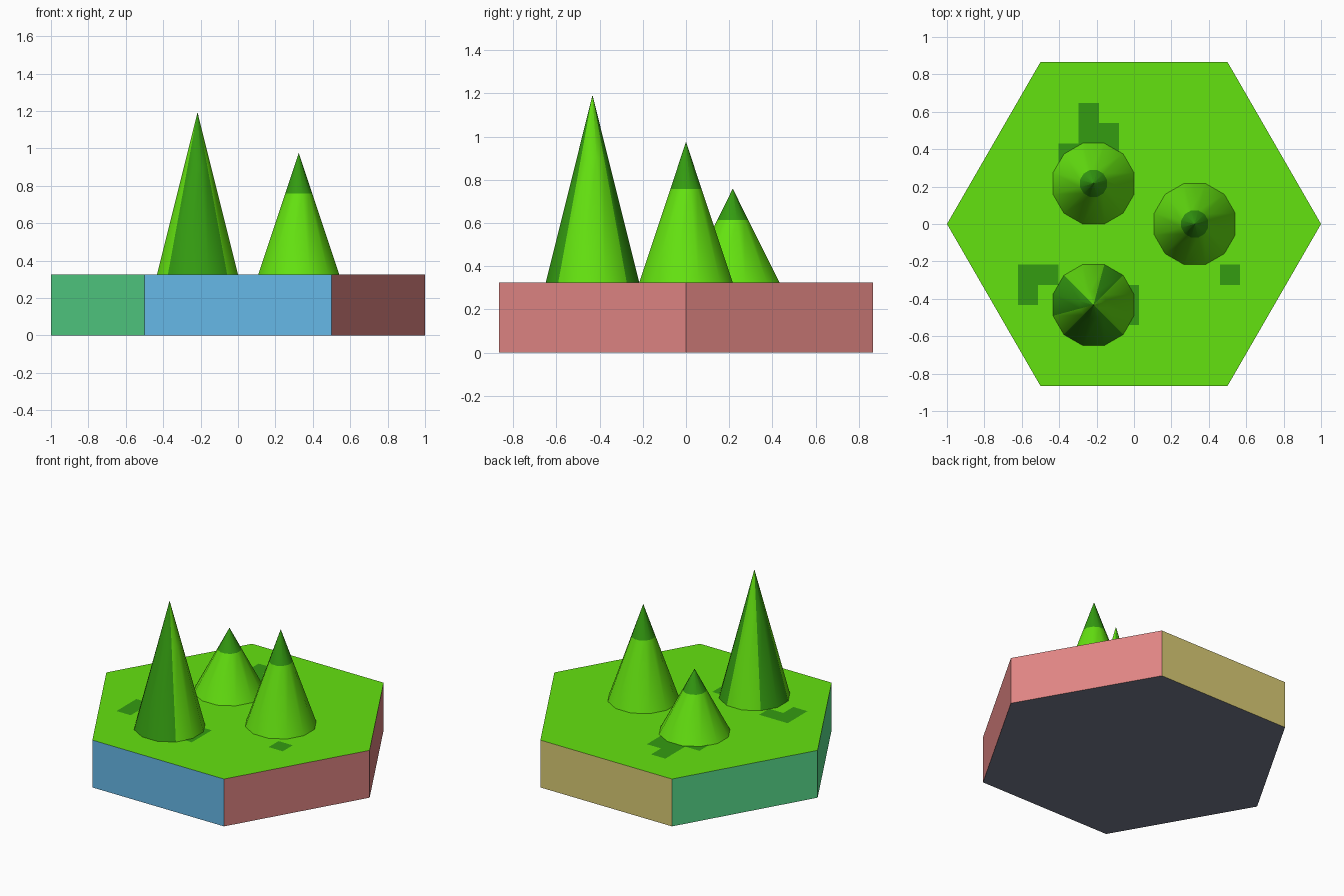
import bpy, bmesh, math

cube = bpy.data.objects.get("Cube")
if cube:
    bpy.data.objects.remove(cube, do_unlink=True)


def material(name, rgb):
    lin = [((c / 255 + 0.055) / 1.055) ** 2.4 if c > 10 else c / 255 / 12.92 for c in rgb]
    m = bpy.data.materials.new(name)
    m.use_nodes = True
    m.diffuse_color = (*lin, 1)
    bsdf = next(n for n in m.node_tree.nodes if n.type == 'BSDF_PRINCIPLED')
    bsdf.inputs["Base Color"].default_value = (*lin, 1)
    return m


GRASS = material("grass_green", (100, 226, 16))
DARK = material("dark_green", (52, 156, 17))
BLUE = material("sky_blue", (102, 185, 231))
RED = material("soft_red", (225, 134, 132))
MINT = material("mint_green", (92, 228, 146))
SAND = material("sand_yellow", (217, 203, 117))
SLATE = material("slate_grey", (118, 123, 142))

TOP = 0.325       # height of the tile
UNIT = 0.2165     # half the width of a tree
CELL = 0.108      # size of a grass patch square


def finish(name, bm, mats):
    me = bpy.data.meshes.new(name)
    bm.to_mesh(me)
    bm.free()
    for m in mats:
        me.materials.append(m)
    ob = bpy.data.objects.new(name, me)
    bpy.context.collection.objects.link(ob)
    return ob


def lathe(name, sides, phase, profile, mats, rule, centre=(0, 0), caps=None):
    """Stack rings of (radius, z); rule(band, side) picks the material slot."""
    bm = bmesh.new()
    rings = []
    for r, z in profile:
        angles = [phase + 2 * math.pi * i / sides for i in range(sides)]
        rings.append([bm.verts.new((centre[0] + r * math.cos(a), centre[1] + r * math.sin(a), z))
                      for a in angles])
    for b, (lo, hi) in enumerate(zip(rings, rings[1:])):
        for i in range(sides):
            j = (i + 1) % sides
            bm.faces.new((lo[i], lo[j], hi[j], hi[i])).material_index = rule(b, i)
    if caps:
        bm.faces.new(rings[0][::-1]).material_index = caps[0]
        bm.faces.new(rings[-1]).material_index = caps[1]
    return finish(name, bm, mats)


# Hexagonal tile: sides run anticlockwise from +x
SIDES = [0, 1, 2, 2, 3, 0]
lathe("hexagon_tile", 6, 0, [(1, 0), (1, TOP)], [RED, SAND, MINT, BLUE, GRASS, SLATE],
      lambda b, i: SIDES[i], caps=(5, 4))

# Square patches of darker grass, as (column, row) from the back right corner
PATCHES = {
    "back_grass_patch": [(3, 0), (3, 1), (4, 1), (2, 2), (3, 2), (4, 2)],
    "right_grass_patch": [(0, 8), (1, 8), (0, 9)],
    "front_grass_patch": [(5, 9), (5, 10)],
    "left_grass_patch": [(10, 8)],
}
for name, cells in PATCHES.items():
    bm = bmesh.new()
    for col, row in cells:
        x, y = -0.62 + CELL * col, 0.647 - CELL * row
        bm.faces.new([bm.verts.new((x + dx * CELL, y - dy * CELL, TOP + 0.002))
                      for dx, dy in ((0, 0), (0, 1), (1, 1), (1, 0))])
    bmesh.ops.remove_doubles(bm, verts=bm.verts, dist=0.001)
    finish(name, bm, [DARK])

# Trees: twelve-sided cones with the tip a third of the height
RADIUS = UNIT / math.cos(math.radians(15))
STRIPES = {2, 5, 6, 8, 9, 10}     # dark sides of the tall tree


def tree(name, x, y, height, rule):
    ob = lathe(name, 12, math.radians(-15),
               [(RADIUS, TOP), (RADIUS / 3, TOP + height * 2 / 3), (0.0005, TOP + height)],
               [GRASS, DARK], rule, (x, y))
    bpy.ops.object.select_all(action='DESELECT')
    ob.select_set(True)
    bpy.context.view_layer.objects.active = ob
    bpy.ops.object.shade_smooth_by_angle(angle=math.radians(40))


tree("tall_striped_tree", -UNIT, -2 * UNIT, 4 * UNIT, lambda b, i: int(i in STRIPES))
tree("medium_tree", 1.5 * UNIT, 0, 3 * UNIT, lambda b, i: b)
tree("short_tree", -UNIT, UNIT, 2 * UNIT, lambda b, i: b)
